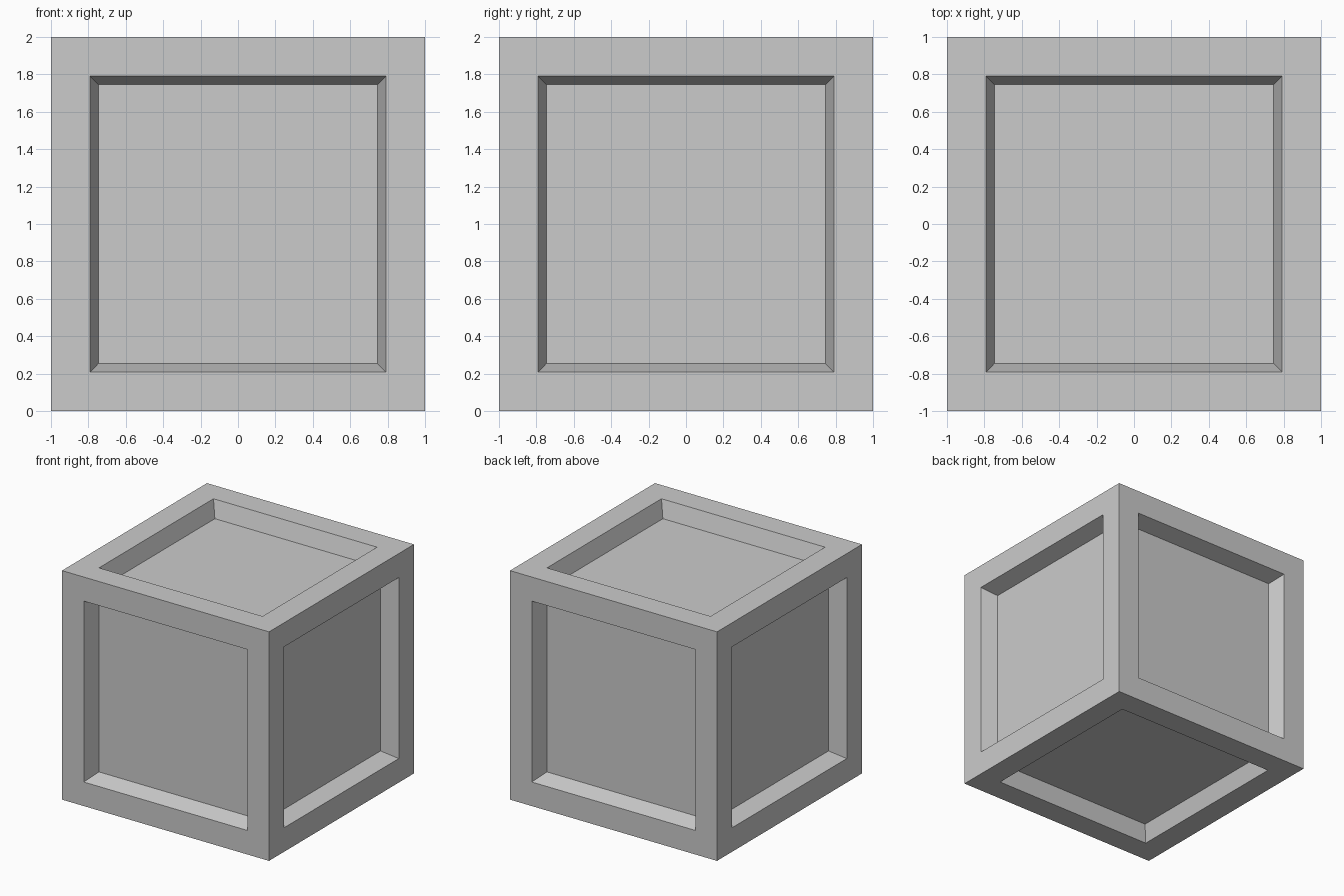
import bpy
import bmesh
from mathutils import Matrix

if "Cube" in bpy.data.objects:
    bpy.data.objects.remove(bpy.data.objects["Cube"])

RIM = 0.21      # width of the flat frame on each side
BEVEL = 0.045   # how far the recess walls slope inward
DEPTH = 0.145   # recess depth

# Crate: a cube with a tapered recessed panel on all six sides
bm = bmesh.new()
bmesh.ops.create_cube(bm, size=2, matrix=Matrix.Translation((0, 0, 1)))
panels = list(bm.faces)

# Flat frame around every side
bmesh.ops.inset_individual(bm, faces=panels, thickness=RIM, use_even_offset=True)

# Sloped walls, then the sunken panel
bmesh.ops.inset_individual(bm, faces=panels, thickness=BEVEL, use_even_offset=True)
for panel in panels:
    bmesh.ops.translate(bm, verts=panel.verts, vec=-DEPTH * panel.normal.normalized())

bmesh.ops.recalc_face_normals(bm, faces=bm.faces)
mesh = bpy.data.meshes.new("crate")
bm.to_mesh(mesh)
bm.free()
crate = bpy.data.objects.new("crate", mesh)
bpy.context.collection.objects.link(crate)
